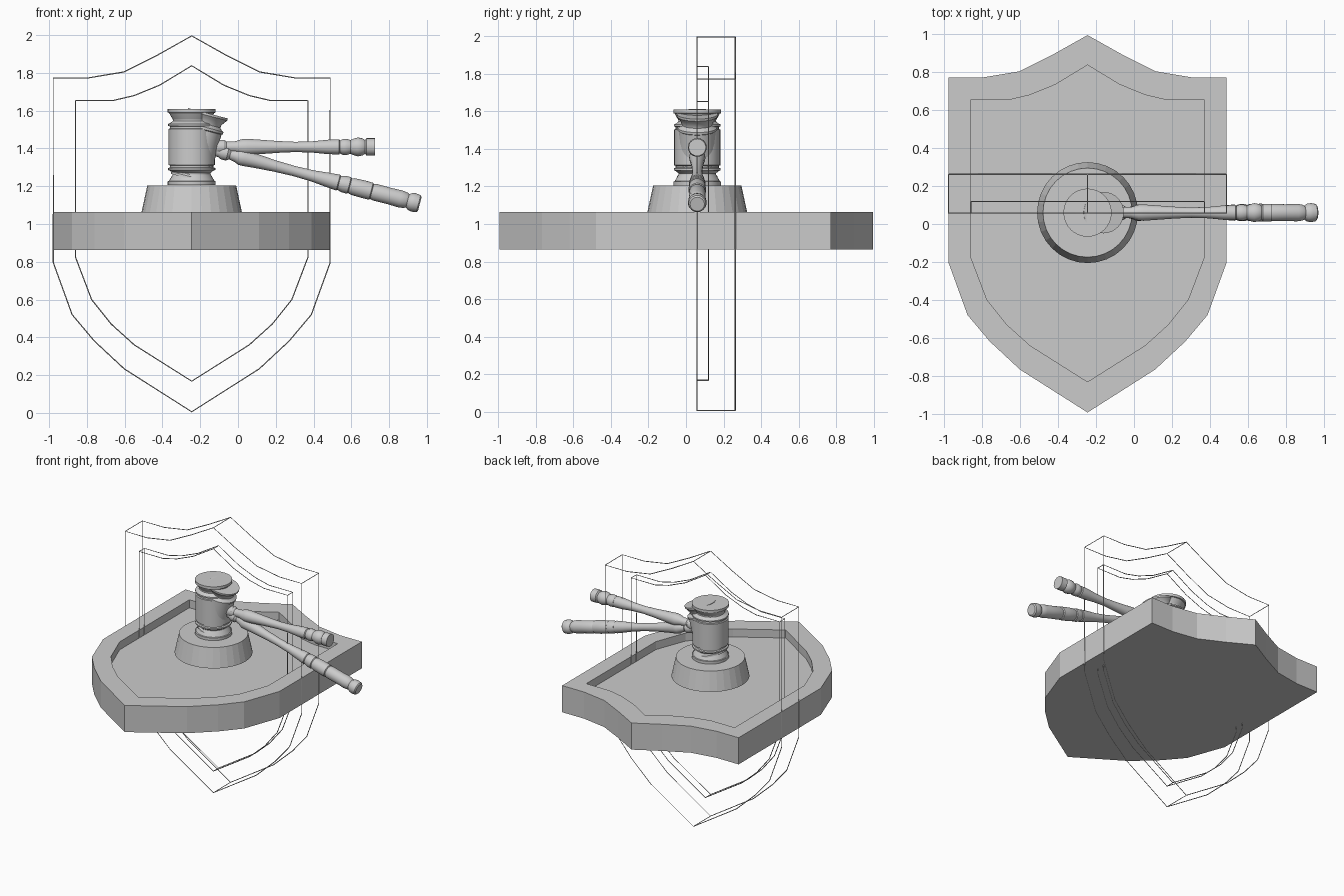
import bpy, bmesh, math
from mathutils import Matrix, Vector

if "Cube" in bpy.data.objects:
    bpy.data.objects.remove(bpy.data.objects["Cube"])

CX, CY = -0.245, 0.06

# Half outlines of the shield, apex to tip (x offset, height)
OUTER = [(0, .996), (.18, .895), (.36, .805), (.55, .773), (.733, .773),
         (.733, -.204), (.633, -.48), (.515, -.62), (.357, -.767), (0, -.994)]
INNER = [(0, .838), (.17, .735), (.305, .68), (.42, .653), (.616, .653),
         (.616, -.174), (.53, -.40), (.426, -.53), (.304, -.64), (0, -.832)]
CORNERS = (0, 4, 9, 14)  # apex, right shoulder, tip, left shoulder


def full(half):
    return half + [(-x, y) for x, y in half[-2:0:-1]]


def lathe(name, profile, segs, matrix, smooth=True):
    """Revolve (radius, height) points round local z, closed with caps."""
    bm = bmesh.new()
    rings = []
    for r, h in profile:
        rings.append([bm.verts.new((r * math.cos(2 * math.pi * i / segs),
                                    r * math.sin(2 * math.pi * i / segs), h))
                      for i in range(segs)])
    for a, b in zip(rings, rings[1:]):
        for i in range(segs):
            j = (i + 1) % segs
            bm.faces.new((a[i], a[j], b[j], b[i]))
    bm.faces.new(rings[0][::-1])
    bm.faces.new(rings[-1])
    bm.normal_update()
    me = bpy.data.meshes.new(name)
    bm.to_mesh(me)
    bm.free()
    ob = bpy.data.objects.new(name, me)
    bpy.context.collection.objects.link(ob)
    ob.matrix_world = matrix
    if smooth:
        bpy.ops.object.select_all(action='DESELECT')
        ob.select_set(True)
        bpy.context.view_layer.objects.active = ob
        bpy.ops.object.shade_smooth_by_angle(angle=math.radians(30))
    return ob


# Solid shield lying flat, with a recessed panel
def solid_shield(name, z0, z1, zf):
    bm = bmesh.new()
    loops = [[bm.verts.new((CX + x, y, z)) for x, y in full(pts)]
             for pts, z in ((OUTER, z0), (OUTER, z1), (INNER, z1), (INNER, zf))]
    n = len(loops[0])
    for a, b in zip(loops, loops[1:]):
        for i in range(n):
            bm.faces.new((a[i], a[(i + 1) % n], b[(i + 1) % n], b[i]))
    bm.faces.new(loops[0])
    bm.faces.new(loops[-1])
    bmesh.ops.recalc_face_normals(bm, faces=bm.faces)
    me = bpy.data.meshes.new(name)
    bm.to_mesh(me)
    bm.free()
    bpy.context.collection.objects.link(bpy.data.objects.new(name, me))


solid_shield("shield_plaque", .863, 1.063, 1.003)

# Upright shield drawn as thin wires
curve = bpy.data.curves.new("shield_wire_outline", 'CURVE')
curve.dimensions = '3D'
curve.bevel_depth = .003
curve.bevel_resolution = 0
curve.use_fill_caps = True


def wire(points, cyclic):
    s = curve.splines.new('POLY')
    s.points.add(len(points) - 1)
    for p, co in zip(s.points, points):
        p.co = (*co, 1)
    s.use_cyclic_u = cyclic


for pts, ya, yb in ((OUTER, .058, .262), (INNER, .058, .119)):
    ring = full(pts)
    for y in (ya, yb):
        wire([(CX + x, y, 1 + z) for x, z in ring], True)
    for i in CORNERS:
        x, z = ring[i]
        wire([(CX + x, y, 1 + z) for y in (ya, yb)], False)
bpy.context.collection.objects.link(
    bpy.data.objects.new("shield_wire_outline", curve))

# Sounding block
lathe("sound_block", [(.266, 1.062), (.235, 1.205)], 32,
      Matrix.Translation((CX, CY, 0)), smooth=False)


# Gavels: a head profile mirrored about its middle, and a turned handle
def gavel(name, half_head, handle, centre, tilt):
    base = Matrix.Translation(centre) @ Matrix.Rotation(tilt, 4, 'Y')
    head = [(r, -h) for r, h in half_head[::-1]] + half_head
    lathe(name + "_head", head, 32, base)
    lathe(name + "_handle", handle, 24,
          base @ Matrix.Rotation(math.pi / 2, 4, 'Y'))


gavel("upright_gavel",
      [(.123, .085), (.123, .095), (.115, .098), (.115, .108), (.125, .112),
       (.125, .122), (.112, .128), (.100, .138), (.100, .145), (.112, .165),
       (.120, .180), (.127, .182), (.127, .202)],
      [(.03, .05), (.03, .115), (.038, .13), (.038, .17), (.028, .185),
       (.03, .23), (.042, .27), (.043, .295), (.039, .35), (.031, .46),
       (.027, .55), (.03, .64), (.038, .72), (.04, .78), (.034, .785),
       (.042, .80), (.043, .82), (.036, .84), (.045, .86), (.05, .88),
       (.045, .905), (.036, .918), (.046, .925), (.046, .97)],
      (CX, CY, 1.408), 0)

gavel("tilted_gavel",
      [(.098, .075), (.098, .088), (.105, .092), (.105, .105), (.092, .112),
       (.083, .122), (.085, .135), (.098, .155), (.109, .168), (.109, .180)],
      [(.03, .04), (.03, .11), (.038, .125), (.038, .155), (.027, .17),
       (.033, .20), (.043, .225), (.043, .25), (.038, .30), (.03, .42),
       (.027, .52), (.03, .62), (.038, .70), (.043, .76), (.038, .765),
       (.045, .79), (.045, .82), (.04, .825), (.045, .84), (.047, .90),
       (.046, .94), (.04, .945), (.045, .96), (.044, 1.04), (.046, 1.10),
       (.042, 1.13), (.036, 1.14), (.047, 1.155), (.05, 1.175), (.046, 1.20),
       (.038, 1.207)],
      (-.205, CY, 1.412), math.radians(14.7))
